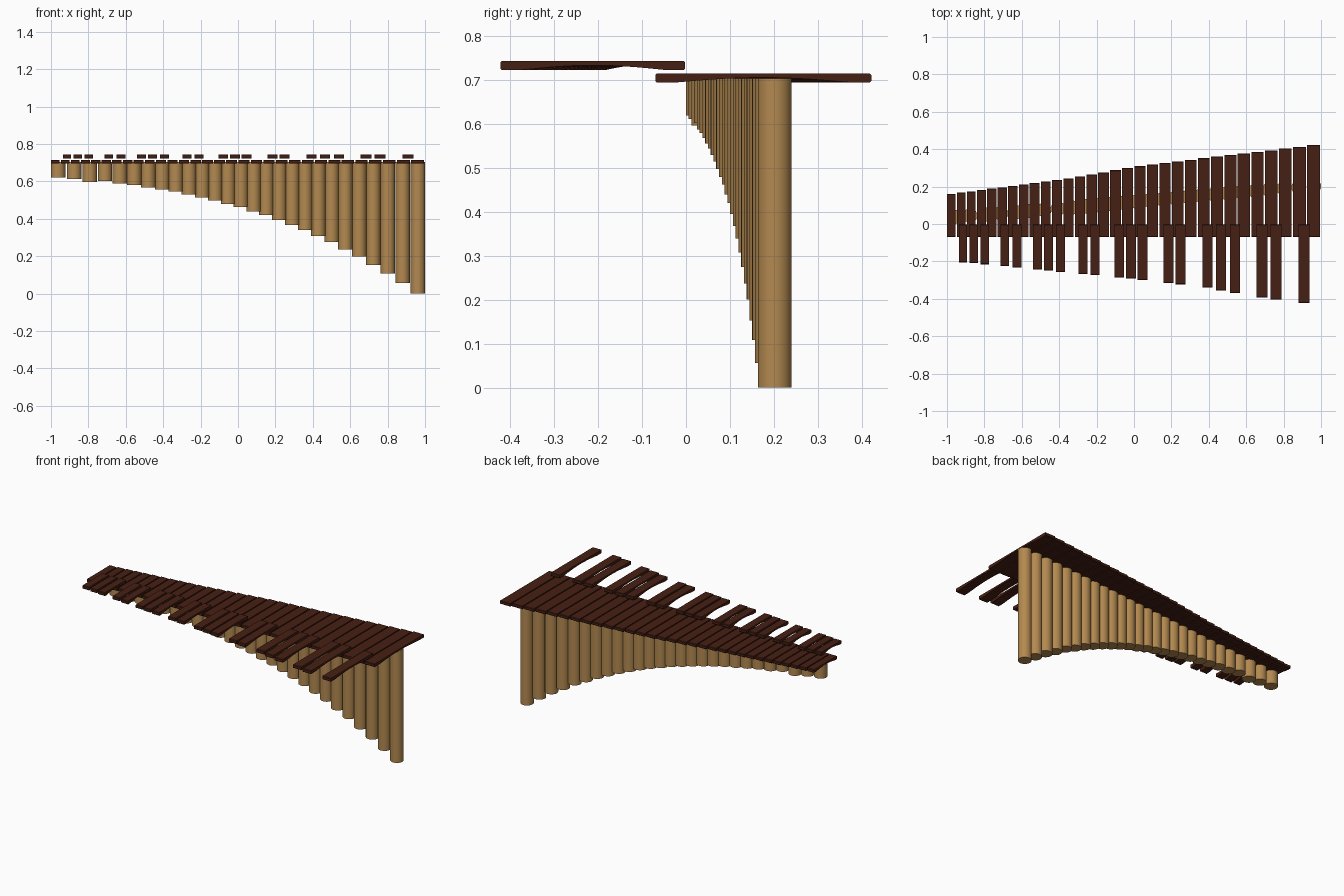
import bpy, bmesh, math

if "Cube" in bpy.data.objects:
    bpy.data.objects.remove(bpy.data.objects["Cube"])

def material(name, rgb):
    m = bpy.data.materials.new(name)
    m.diffuse_color = (*rgb, 1)
    m.use_nodes = True
    m.node_tree.nodes["Principled BSDF"].inputs["Base Color"].default_value = m.diffuse_color
    return m

WOOD = material("dark_wood", (0.062, 0.014, 0.007))
BRASS = material("brass", (0.45, 0.25, 0.08))

def finish(bm, name, mat):
    bmesh.ops.recalc_face_normals(bm, faces=bm.faces)
    me = bpy.data.meshes.new(name)
    bm.to_mesh(me)
    bm.free()
    ob = bpy.data.objects.new(name, me)
    bpy.context.collection.objects.link(ob)
    me.materials.append(mat)
    return ob

def lerp_table(table, x):
    for (x0, y0), (x1, y1) in zip(table, table[1:]):
        if x <= x1:
            break
    return y0 + (y1 - y0) * (x - x0) / (x1 - x0)

# Tuned bar: side profile with an arched underside, extruded across its width
def bar(name, x, width, y0, y1, z0, z1, arch=0.011):
    length, c = y1 - y0, 0.003
    prof = [(y0, z0 + c), (y0, z1 - c), (y0 + c, z1),
            (y1 - c, z1), (y1, z1 - c), (y1, z0 + c), (y1 - c, z0)]
    n = 14
    for i in range(n + 1):
        t = i / n
        prof.append((y1 - length * (0.1 + 0.8 * t), z0 + arch * math.sin(math.pi * t)))
    prof.append((y0 + c, z0))
    bm = bmesh.new()
    f = bm.faces.new([bm.verts.new((x - width / 2, y, z)) for y, z in prof])
    ext = bmesh.ops.extrude_face_region(bm, geom=[f])
    bmesh.ops.translate(bm, vec=(width, 0, 0),
                        verts=[g for g in ext["geom"] if isinstance(g, bmesh.types.BMVert)])
    return finish(bm, name, WOOD)

# Natural bars: pitch and length grow towards the low end
back_edge = [(-1, .158), (-.6, .21), (-.4, .236), (-.2, .27), (0, .305),
             (.2, .33), (.4, .355), (.6, .378), (.8, .402), (1, .427)]
x = -1.0
for i in range(31):
    pitch = 0.0525 + 0.0242 * i / 30
    w = pitch - 0.007
    bar(f"natural_bar_{i + 1}", x + w / 2, w, -0.07, lerp_table(back_edge, x + w / 2), 0.695, 0.715)
    x += pitch

# Accidental bars: raised front row in groups of three and two
front_edge = [(-.92, -.204), (-.69, -.225), (-.4, -.255), (-.02, -.292),
              (.245, -.322), (.39, -.34), (.54, -.37), (.755, -.403), (.91, -.422)]
accidentals = [-.914, -.856, -.797, -.69, -.626, -.516, -.457, -.393, -.273, -.209, -.08,
               -.016, .045, .184, .248, .393, .465, .54, .684, .759, .91]
for i, ax in enumerate(accidentals):
    w = 0.044 + 0.015 * (ax + 0.914) / 1.824
    bar(f"accidental_bar_{i + 1}", ax, w, lerp_table(front_edge, ax), -0.002, 0.723, 0.744)

# Resonator pipes: a curved row getting longer towards the low end
bottoms = [.62, .612, .597, .603, .588, .58, .568, .556, .545, .53, .515, .498, .48, .463,
           .44, .42, .395, .368, .34, .308, .275, .237, .2, .153, .108, .056, 0]
for i, zb in enumerate(bottoms):
    u = i / 13 - 1
    px = 0.89 * u + 0.072 * u ** 3 + 0.015 * (1 - u * u)
    py = 0.038 + 0.164 * i / 26
    bm = bmesh.new()
    bmesh.ops.create_cone(bm, cap_ends=True, segments=32, radius1=0.0385, radius2=0.0385, depth=0.704 - zb)
    bmesh.ops.translate(bm, verts=bm.verts, vec=(px, py, (0.704 + zb) / 2))
    ob = finish(bm, f"resonator_pipe_{i + 1}", BRASS)
    bpy.context.view_layer.objects.active = ob
    bpy.ops.object.select_all(action='DESELECT')
    ob.select_set(True)
    bpy.ops.object.shade_smooth_by_angle(angle=math.radians(40))
